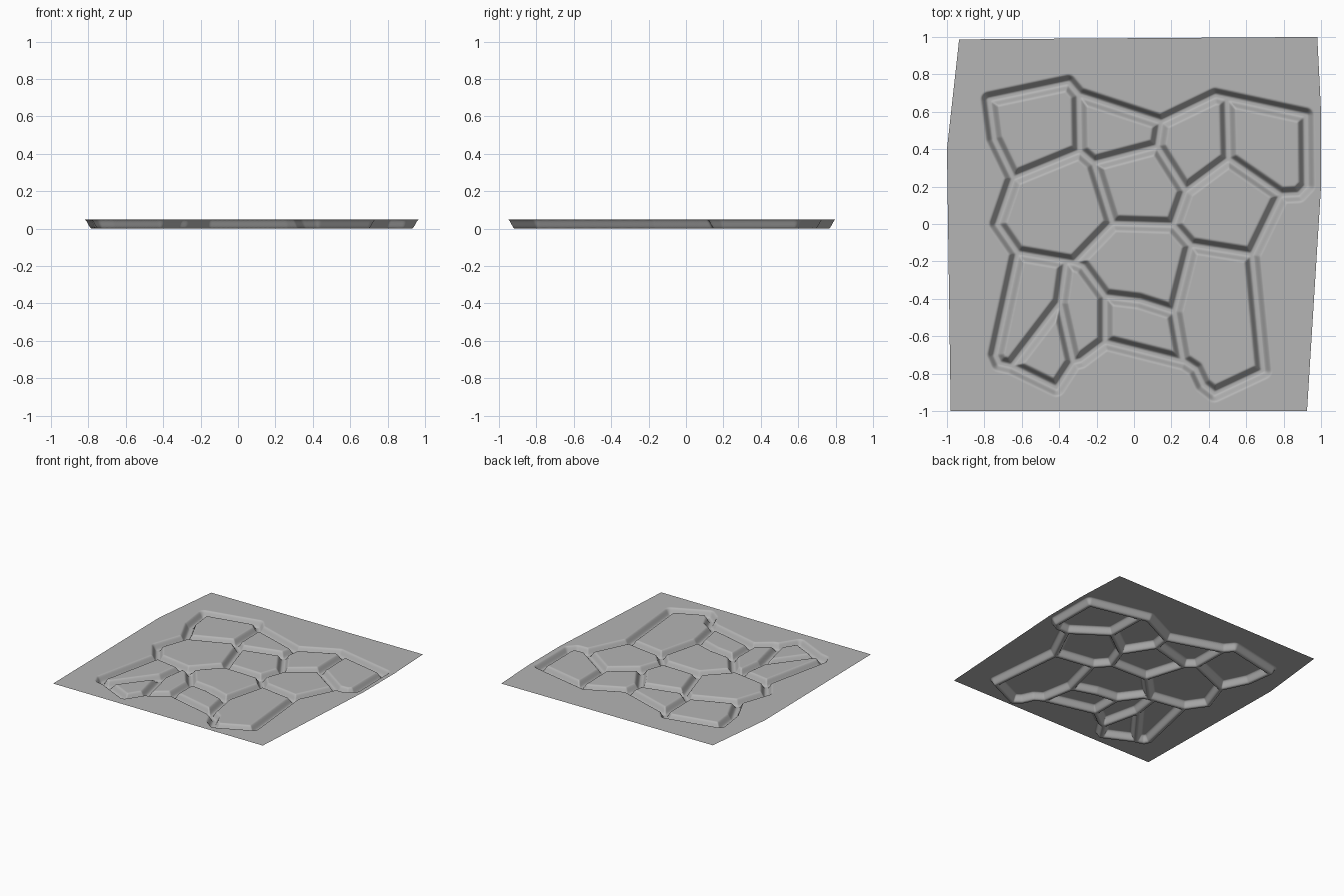
import bpy, bmesh
from mathutils import Vector

if "Cube" in bpy.data.objects:
    bpy.data.objects.remove(bpy.data.objects["Cube"])

DEPTH, FLOOR, RIM = 0.05, 0.009, 0.045   # groove depth, half floor width, half rim width
N = 320                                  # sheet resolution

# Groove centre lines, each a path of x, y points
paths = [
    # outer ring
    [(-.645, .245), (-.747, .455), (-.775, .665), (-.35, .755), (-.295, .69), (.145, .545),
     (.435, .685), (.918, .58), (.922, .205), (.88, .16), (.785, .155)],
    [(-.645, .245), (-.73, .0), (-.622, -.155), (-.74, -.70), (-.72, -.745), (-.655, -.76),
     (-.415, -.877), (-.325, -.738), (-.395, -.43)],
    [(.785, .155), (.63, -.165), (.69, -.785), (.43, -.907), (.37, -.86), (.33, -.775), (.262, -.73)],
    # upper cells
    [(-.295, .69), (-.29, .39), (-.645, .245)],
    [(-.29, .39), (-.215, .325), (.125, .415), (.145, .545)],
    [(.125, .415), (.275, .178), (.505, .348), (.785, .155)],
    [(.497, .67), (.505, .348)],
    # middle cells
    [(-.215, .325), (-.115, .005), (.21, -.005), (.275, .178)],
    [(.21, -.005), (.305, -.113), (.63, -.165)],
    [(-.115, .005), (-.32, -.207), (-.622, -.155)],
    # lower cells
    [(.305, -.113), (.215, -.47), (.03, -.41), (-.155, -.387), (-.275, -.225), (-.32, -.207)],
    [(-.365, -.205), (-.395, -.42), (-.655, -.76)],
    [(-.155, -.387), (-.155, -.63), (-.285, -.728), (-.325, -.738)],
    [(-.155, -.63), (.262, -.735), (.215, -.47)],
]
outline = [(-.98, -1), (.925, -1), (1, .2), (1, .6), (.98, 1), (-.935, .987), (-1, .4)]

# Distance from sheet points to the nearest groove, only near the grooves
step = 2 / N
near = {}
for path in paths:
    for p, q in zip(path, path[1:]):
        a, b = Vector(p), Vector(q)
        d = b - a
        span = [range(int((min(a[k], b[k]) - RIM + 1) / step),
                      int((max(a[k], b[k]) + RIM + 1) / step) + 2) for k in (0, 1)]
        for i in span[0]:
            for j in span[1]:
                v = Vector((i * step - 1, j * step - 1)) - a
                t = min(1, max(0, v.dot(d) / d.length_squared))
                r = (v - d * t).length
                if r < near.get((i, j), RIM):
                    near[i, j] = r


def height(i, j):
    t = max(0, (near.get((i, j), RIM) - FLOOR) / (RIM - FLOOR))
    soft = t * t * (3 - 2 * t)
    return DEPTH * (0.25 * t + 0.75 * soft)


# Sheet with pressed-in grooves
bm = bmesh.new()
rows = [[bm.verts.new((i * step - 1, j * step - 1, height(i, j))) for i in range(N + 1)]
        for j in range(N + 1)]
for j in range(N):
    for i in range(N):
        bm.faces.new((rows[j][i], rows[j][i + 1], rows[j + 1][i + 1], rows[j + 1][i]))

# Trim to the uneven outline
for p, q in zip(outline, outline[1:] + outline[:1]):
    if p[1] == q[1] == -1 or p[0] == q[0] == 1:
        continue
    bmesh.ops.bisect_plane(bm, geom=bm.verts[:] + bm.edges[:] + bm.faces[:], dist=1e-6,
                           plane_co=(*p, 0), plane_no=(q[1] - p[1], p[0] - q[0], 0),
                           clear_outer=True)

mesh = bpy.data.meshes.new("cracked_ground_sheet")
bm.to_mesh(mesh)
bm.free()
sheet = bpy.data.objects.new("cracked_ground_sheet", mesh)
bpy.context.collection.objects.link(sheet)
for f in mesh.polygons:
    f.use_smooth = True

# Dark grey stone
stone = bpy.data.materials.new("dark_grey_stone")
stone.diffuse_color = (0.46, 0.46, 0.46, 1)
stone.use_nodes = True
stone.node_tree.nodes["Principled BSDF"].inputs["Base Color"].default_value = stone.diffuse_color
mesh.materials.append(stone)
